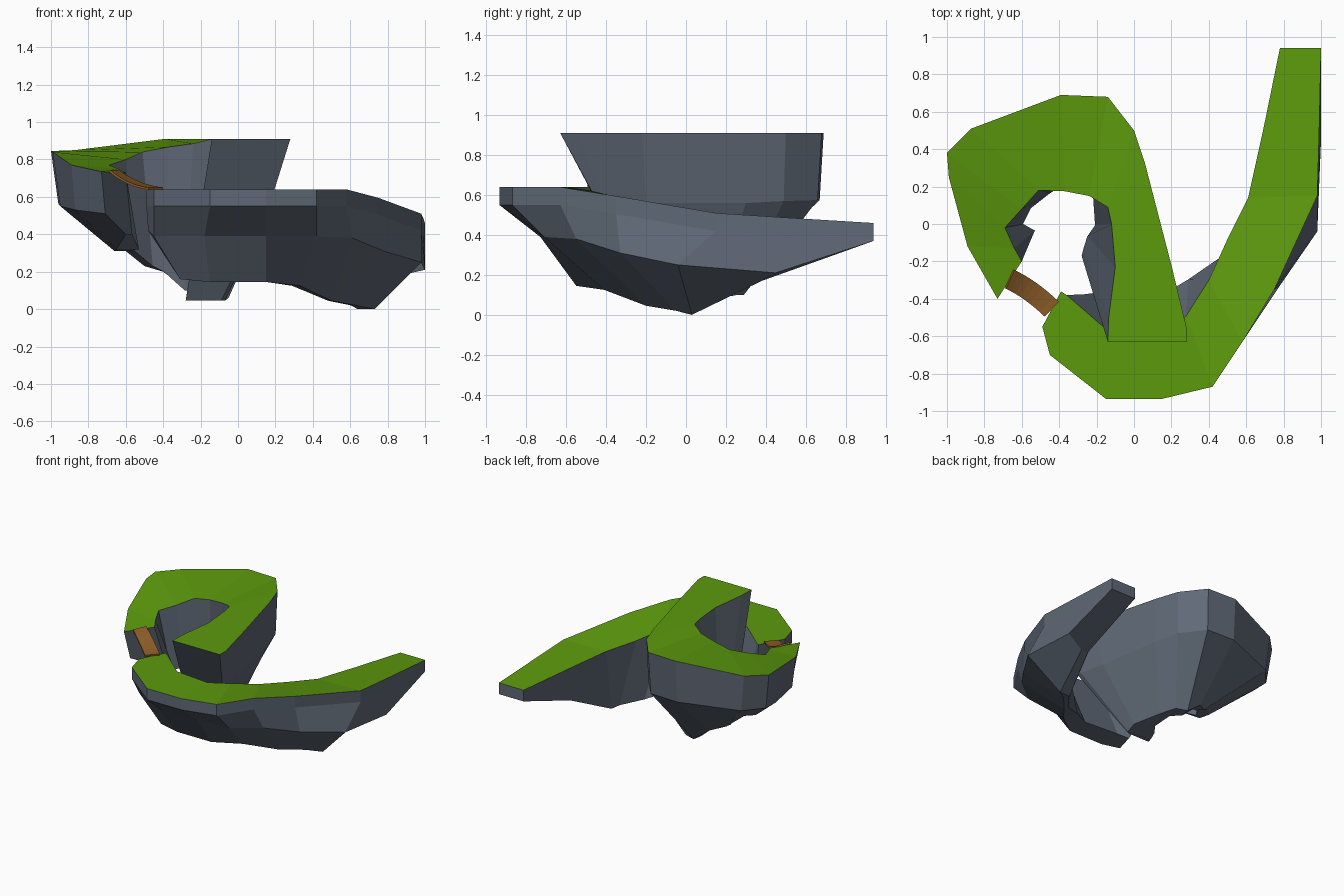
import bpy, bmesh
from mathutils import Vector


def material(name, rgb):
    m = bpy.data.materials.new(name)
    m.diffuse_color = (*rgb, 1)
    return m


GRASS = material("grass green", (0.107, 0.32, 0.004))
ROCK = material("slate rock", (0.116, 0.141, 0.182))
WOOD = material("bridge wood", (0.28, 0.115, 0.022))


def finish(bm, name, mats):
    bmesh.ops.remove_doubles(bm, verts=bm.verts, dist=0.001)
    bmesh.ops.recalc_face_normals(bm, faces=bm.faces)
    me = bpy.data.meshes.new(name)
    bm.to_mesh(me)
    bm.free()
    for m in mats:
        me.materials.append(m)
    ob = bpy.data.objects.new(name, me)
    bpy.context.collection.objects.link(ob)
    return ob


def island(name, rims, hull, band):
    """Loft rock sections along a curved ribbon; the top strip is grass.
    rims: outer x,y,z and inner x,y,z    hull: middle x,y,z, keel x,y,z, keel width"""
    bm = bmesh.new()
    rings = []
    for r, h in zip(rims, hull):
        outer, inner = Vector(r[:3]), Vector(r[3:])
        mid, keel = Vector(h[:3]), Vector(h[3:6])
        across = inner - outer
        across.z = 0
        across.normalize()
        drop = Vector((0, 0, min(band, (outer.z - mid.z) * 0.5)))
        pts = [inner, outer, outer - drop, mid, keel, keel + across * h[6]]
        if band == 0:
            pts.pop(2)
        rings.append([bm.verts.new(p) for p in pts])
    n = len(rings[0])
    for a, b in zip(rings, rings[1:]):
        for k in range(n):
            f = bm.faces.new((a[k], a[(k + 1) % n], b[(k + 1) % n], b[k]))
            f.material_index = 1 if k == 0 else 0
    for end in (rings[0], rings[-1]):
        bm.faces.new(end)
    return finish(bm, name, [ROCK, GRASS])


# Lower hook-shaped island, from its left tip round to the rear right end
lower_rims = [
    (-.49, -.55, .64, -.39, -.36, .64), (-.45, -.70, .64, -.36, -.38, .64),
    (-.15, -.935, .64, -.14, -.57, .64), (.15, -.935, .64, .15, -.60, .64),
    (.42, -.87, .64, .28, -.49, .625), (.58, -.63, .64, .40, -.30, .58),
    (.75, -.35, .595, .50, -.08, .54), (.98, .15, .51, .61, .14, .51),
    (.99, .50, .487, .69, .50, .487), (1.0, .94, .46, .78, .94, .46)]
lower_hull = [
    (-.48, -.53, .42, -.38, -.45, .30, .07), (-.45, -.60, .39, -.31, -.53, .16, .16),
    (-.18, -.73, .39, -.15, -.55, .145, .19), (.15, -.73, .39, .15, -.55, .145, .17),
    (.42, -.71, .39, .33, -.41, .125, .12), (.61, -.55, .38, .50, -.20, .045, .04),
    (.78, -.33, .31, .63, -.05, .02, .04), (.98, -.04, .25, .73, .03, 0, .09),
    (1.0, .45, .21, .82, .38, .17, .06), (1.0, .94, .37, .79, .94, .37, .01)]
island("lower_island", lower_rims, lower_hull, .09)

# Upper curled island, from its front prow round the back to the left tip
upper_rims = [
    (.28, -.63, .91, -.14, -.63, .91), (.28, -.55, .91, -.135, -.5, .91),
    (.20, -.22, .91, -.10, -.23, .91), (.06, .32, .91, -.12, .0, .91),
    (0, .50, .91, -.14, .09, .91), (-.14, .68, .91, -.24, .15, .885),
    (-.39, .69, .91, -.37, .175, .867), (-.87, .51, .85, -.51, .18, .84),
    (-1.0, .38, .845, -.60, .08, .80), (-.99, .25, .84, -.69, -.02, .77),
    (-.89, -.12, .77, -.64, -.13, .75), (-.73, -.40, .735, -.60, -.20, .73)]
upper_hull = [
    (.17, -.44, .56, -.09, -.17, .045, .19), (.17, -.40, .56, -.07, -.15, .045, .20),
    (.13, -.20, .56, -.05, -.06, .06, .20), (.05, .30, .56, -.12, .15, .08, .18),
    (-.01, .49, .57, -.18, .26, .10, .12), (-.15, .66, .575, -.27, .29, .10, .08),
    (-.39, .67, .575, -.40, .28, .20, .08), (-.84, .50, .56, -.50, .20, .23, .06),
    (-.96, .36, .56, -.60, .12, .31, .06), (-.95, .22, .55, -.66, .06, .31, .09),
    (-.87, -.10, .53, -.65, -.03, .32, .12), (-.71, -.35, .51, -.60, -.15, .40, .06)]
island("upper_island", upper_rims, upper_hull, 0)

# Sagging rope bridge: a thin strip swept along a quadratic curve
bm = bmesh.new()
a, c, b = Vector((-.665, -.295, .74)), Vector((-.555, -.345, .655)), Vector((-.44, -.455, .645))
rows, steps = [], 8
for i in range(steps + 1):
    t = i / steps
    p = a * (1 - t) ** 2 + c * 2 * t * (1 - t) + b * t * t
    d = (c - a) * (1 - t) + (b - c) * t
    side = Vector((-d.y, d.x, 0)).normalized() * .055
    rows.append([bm.verts.new(p + side * s) for s in (-1, 1)])
for r, q in zip(rows, rows[1:]):
    bm.faces.new((r[0], q[0], q[1], r[1]))
bridge = finish(bm, "bridge", [WOOD])
solid = bridge.modifiers.new("thickness", "SOLIDIFY")
solid.thickness = .012
solid.offset = 0
